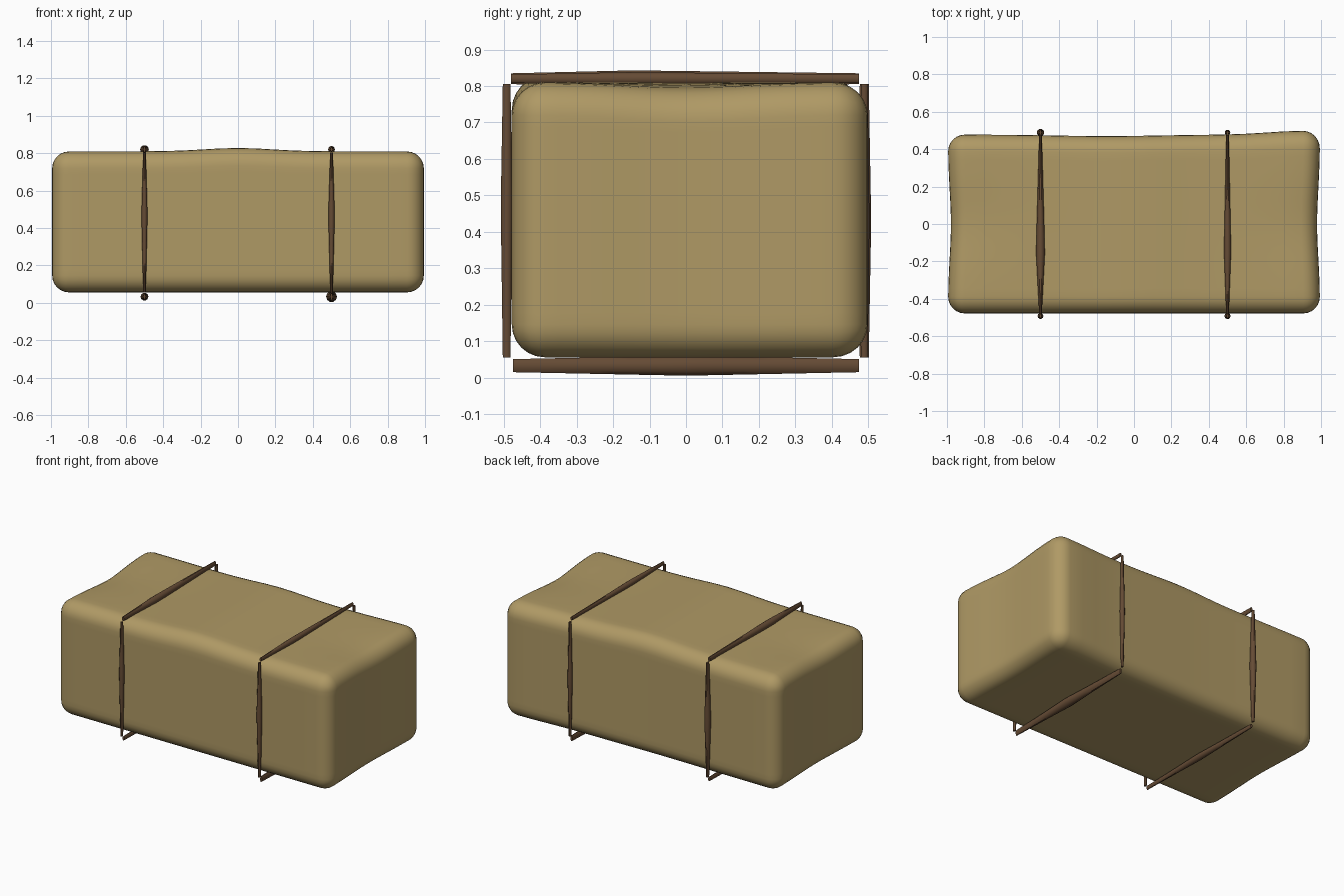
import bpy, bmesh, math
from mathutils import Vector

if "Cube" in bpy.data.objects:
    bpy.data.objects.remove(bpy.data.objects["Cube"])


def material(name, rgb):
    m = bpy.data.materials.new(name)
    m.diffuse_color = (*rgb, 1)
    m.use_nodes = True
    m.node_tree.nodes["Principled BSDF"].inputs["Base Color"].default_value = m.diffuse_color
    return m


def add_object(name, bm, mat):
    bmesh.ops.recalc_face_normals(bm, faces=bm.faces)
    me = bpy.data.meshes.new(name)
    bm.to_mesh(me)
    bm.free()
    me.materials.append(mat)
    me.shade_smooth()
    ob = bpy.data.objects.new(name, me)
    bpy.context.collection.objects.link(ob)
    return ob


straw = material("straw", (0.43, 0.32, 0.13))
twine = material("brown twine", (0.13, 0.07, 0.035))

# Bale: gridded cube wrapped onto a rounded box, then gently made uneven
HALF = Vector((0.995, 0.478, 0.377))
MID_Z, R = 0.433, 0.09


def bump(t, centre, width):
    return math.exp(-((t - centre) / width) ** 2)


bm = bmesh.new()
bmesh.ops.create_cube(bm, size=2)
bmesh.ops.subdivide_edges(bm, edges=bm.edges[:], cuts=23, use_grid_fill=True)
for v in bm.verts:
    # the outer quarter of the grid on each side covers the rounded edge
    inner, off = Vector(), Vector()
    for i in range(3):
        t, core = v.co[i], HALF[i] - R
        s = math.copysign(1, t)
        if abs(t) <= 0.75:
            inner[i] = t / 0.75 * core
        else:
            inner[i] = s * core
            off[i] = s * math.tan((abs(t) - 0.75) / 0.25 * math.pi / 4)
    p = inner + off.normalized() * R
    x, y, z = p
    top, back = max(0, z / HALF.z), max(0, y / HALF.y)
    end = abs(x / HALF.x) ** 4
    p.z += top * (0.018 * bump(x, 0, 0.25) - 0.022 * end * bump(y, 0, 0.22))
    p.y += back * (0.02 * bump(x, 0.9, 0.25) - 0.008 * bump(x, -0.15, 0.4))
    p.x -= math.copysign(end * 0.016 * bump(y, 0, 0.25), x)
    v.co = p + Vector((0, 0, MID_Z))
add_object("bale", bm, straw)


# Twine: each band is four separate tapered strands, one per bale side
def strand(name, a, b, normal, thick, peak=0.5, sides=10, rings=12):
    a, b, n = Vector(a), Vector(b), Vector(normal)
    side = Vector((1, 0, 0))
    bm = bmesh.new()
    loops = []
    for k in range(rings + 1):
        t = k / rings
        u = t / peak if t < peak else (1 - t) / (1 - peak)
        w = 0.007 + (thick - 0.007) * u        # width along x
        d = 0.65 * thick + 0.35 * thick * u    # depth away from the bale
        c = a.lerp(b, t)
        loops.append([bm.verts.new(c + side * w * math.cos(q) + n * d * math.sin(q))
                      for q in (math.tau * j / sides for j in range(sides))])
    for l0, l1 in zip(loops, loops[1:]):
        for j in range(sides):
            i = (j + 1) % sides
            bm.faces.new((l0[j], l0[i], l1[i], l1[j]))
    bm.faces.new(loops[0])
    bm.faces.new(loops[-1])
    ob = add_object(name, bm, twine)
    bpy.context.view_layer.objects.active = ob
    bpy.ops.object.select_all(action='DESELECT')
    ob.select_set(True)
    bpy.ops.object.shade_smooth_by_angle(angle=math.radians(40))


# x position, then thickness of the top, front, bottom and back strands
for label, x, t_top, t_front, t_bottom, t_back in (
        ("left", -0.5, 0.024, 0.016, 0.021, 0.020),
        ("right", 0.5, 0.019, 0.017, 0.029, 0.015)):
    strand(label + "_twine_top", (x, -0.48, 0.82), (x, 0.475, 0.82), (0, 0, 1), t_top, 0.35)
    strand(label + "_twine_front", (x, -0.492, 0.055), (x, -0.492, 0.805), (0, -1, 0), t_front, 0.55)
    strand(label + "_twine_bottom", (x, -0.475, 0.033), (x, 0.475, 0.033), (0, 0, -1), t_bottom)
    strand(label + "_twine_back", (x, 0.489, 0.055), (x, 0.489, 0.805), (0, 1, 0), t_back)
